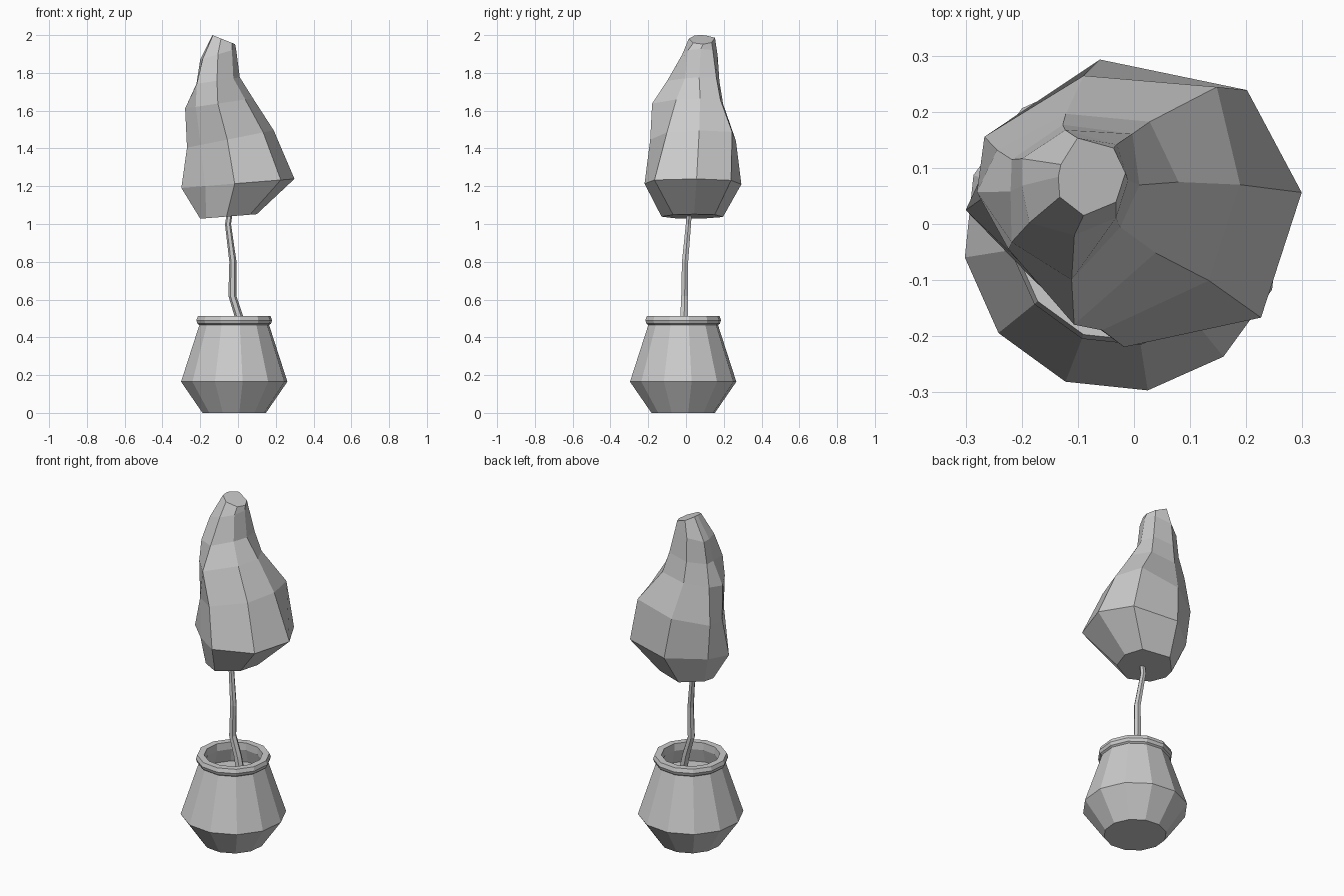
import bpy
import bmesh
from math import cos, sin, radians
from mathutils import Vector

if "Cube" in bpy.data.objects:
    bpy.data.objects.remove(bpy.data.objects["Cube"], do_unlink=True)

GREY = (0.6, 0.6, 0.6, 1)
material = bpy.data.materials.new("plain grey")
material.use_nodes = True
material.diffuse_color = GREY
material.node_tree.nodes["Principled BSDF"].inputs["Base Color"].default_value = GREY


def ring(center, radii, angles, slope=0):
    """Closed loop of points around a centre; slope tilts the loop along x."""
    points = []
    for radius, angle in zip(radii, angles):
        dx, dy = radius * cos(radians(angle)), radius * sin(radians(angle))
        points.append(Vector(center) + Vector((dx, dy, slope * dx)))
    return points


def even_ring(center, radius, sides, turn=0):
    return ring(center, [radius] * sides, [turn + i * 360 / sides for i in range(sides)])


def loft(name, rings, cap_start=True, cap_end=True):
    """Join successive loops with flat quads and optionally close both ends."""
    bm = bmesh.new()
    loops = [[bm.verts.new(p) for p in points] for points in rings]
    for low, high in zip(loops, loops[1:]):
        for i in range(len(low)):
            j = (i + 1) % len(low)
            bm.faces.new((low[i], low[j], high[j], high[i]))
    if cap_start:
        bm.faces.new(loops[0][::-1])
    if cap_end:
        bm.faces.new(loops[-1])
    mesh = bpy.data.meshes.new(name)
    bm.to_mesh(mesh)
    bm.free()
    mesh.materials.append(material)
    obj = bpy.data.objects.new(name, mesh)
    bpy.context.collection.objects.link(obj)
    return obj


# Pot: twelve-sided, with a lipped rim and an open mouth
POT_X, POT_Y, POT_SIDES, POT_TURN = -0.02, -0.015, 12, 9
pot_profile = [(0.17, 0), (0.285, 0.165), (0.187, 0.465), (0.197, 0.472),
               (0.203, 0.49), (0.195, 0.512), (0.158, 0.512), (0.155, 0.47), (0.18, 0.38)]
loft("pot", [even_ring((POT_X, POT_Y, z), r, POT_SIDES, POT_TURN) for r, z in pot_profile],
     cap_end=False)

# Soil disc inside the pot
loft("soil", [even_ring((POT_X, POT_Y, 0.39), 0.178, POT_SIDES, POT_TURN)], cap_start=False)

# Trunk: thin, bent stem
trunk_path = [(0.035, -0.015, 0.38, 0.025), (0.005, -0.01, 0.51, 0.023),
              (-0.03, -0.007, 0.62, 0.021), (-0.027, -0.005, 0.8, 0.019),
              (-0.053, 0.013, 1.0, 0.016), (-0.04, 0.018, 1.08, 0.015)]
loft("trunk", [even_ring((x, y, z), r, 6) for x, y, z, r in trunk_path])

# Foliage: lumpy leaning crown, one row of radii per level (in hundredths)
crown_angles = (5, 46, 103, 155, 181, 218, 266, 319)
crown_levels = [
    ((-0.05, 0.03, 1.04), 0.08, (15, 17, 17, 15, 15, 15, 16, 15)),
    ((0, 0.03, 1.215), 0.08, (30, 29, 27, 27, 30, 22, 25, 30)),
    ((-0.04, 0.05, 1.45), 0.2, (23, 27, 22, 25, 23, 20, 24, 23)),
    ((-0.09, 0.06, 1.64), 0.15, (17, 17, 14, 17, 19, 17, 24, 17)),
    ((-0.1, 0.06, 1.76), 0.15, (11, 14, 12, 13, 12, 15, 16, 10)),
    ((-0.1, 0.07, 1.9), 0.3, (9, 10, 10, 11, 10, 11, 9, 9)),
    ((-0.085, 0.085, 1.98), -0.4, (7, 7, 7, 5, 5, 6, 7, 7)),
]
loft("foliage", [ring(c, [r / 100 for r in radii], crown_angles, slope)
                 for c, slope, radii in crown_levels])
